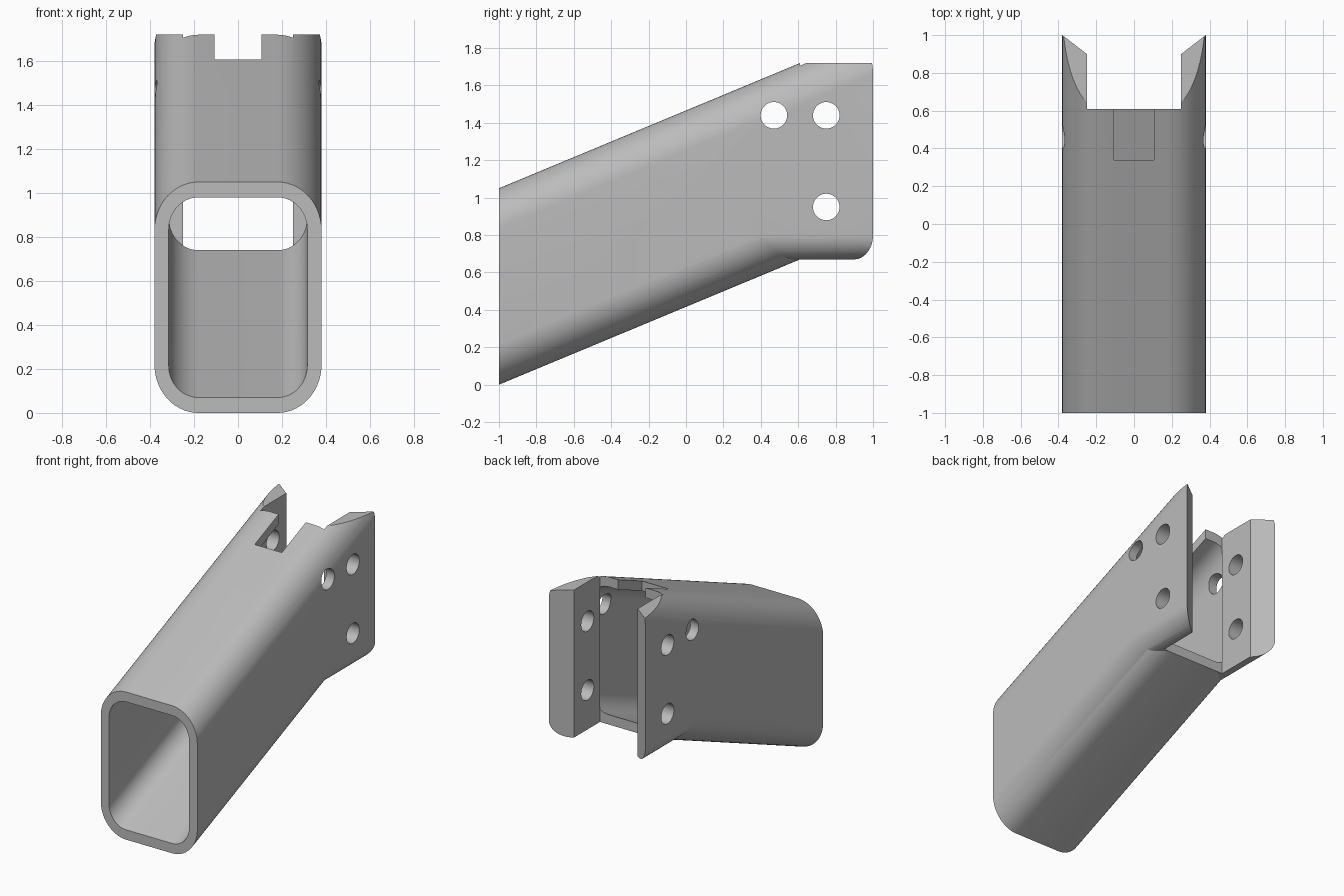
import bpy
import bmesh
from math import cos, sin, pi, radians

if "Cube" in bpy.data.objects:
    bpy.data.objects.remove(bpy.data.objects["Cube"], do_unlink=True)

SLOPE = 0.416      # rise of the tube per unit of depth
BEND = 0.61        # depth where the tube ends and the ears begin
TOP = 1.72


def rounded(half, low, high, rx, rz, steps=14):
    """Rounded rectangle section in x and z."""
    points = []
    for quarter in range(4):
        sx = 1 if quarter in (0, 3) else -1
        upper = quarter < 2
        cx = sx * (half - rx)
        cz = high - rz if upper else low + rz
        for i in range(steps + 1):
            a = (quarter + i / steps) * pi / 2
            points.append((cx + rx * cos(a), cz + rz * sin(a)))
    return points


def prism(name, points, lo, hi, place):
    """Extrude a profile from lo to hi; place maps (u, v, depth) to a position."""
    bm = bmesh.new()
    ends = [[bm.verts.new(place(u, v, d)) for u, v in points] for d in (lo, hi)]
    bm.faces.new(ends[0])
    bm.faces.new(ends[1])
    for i in range(len(points)):
        j = (i + 1) % len(points)
        bm.faces.new((ends[0][i], ends[0][j], ends[1][j], ends[1][i]))
    bmesh.ops.recalc_face_normals(bm, faces=bm.faces)
    mesh = bpy.data.meshes.new(name)
    bm.to_mesh(mesh)
    bm.free()
    obj = bpy.data.objects.new(name, mesh)
    bpy.context.collection.objects.link(obj)
    return obj


def sloped(x, z, y):
    return (x, y, z + SLOPE * (y + 1))


def level(x, z, y):
    return (x, y, z)


def upright(x, y, z):
    return (x, y, z)


def sideways(y, z, x):
    return (x, y, z)


def box(half, y0, y1):
    return [(-half, y0), (half, y0), (half, y1), (-half, y1)]


# Sloping outer tube and the level foot under the ears
body = prism("bracket_tube", rounded(0.38, 0, 1.05, 0.2, 0.22), -1, 1.1, sloped)
foot = prism("level_foot", rounded(0.38, 0.67, 1.3, 0.13, 0.13), 0.3, 1.08, level)

# Cutters: flat top, gap between the ears with chamfered tips, notch, hollow
gap = [(-0.25, BEND), (0.25, BEND), (0.25, 0.9), (0.64, 1.2),
       (-0.64, 1.2), (-0.25, 0.9)]
cutters = [
    prism("top_cutter", box(1, 0, 2), TOP, 3, upright),
    prism("gap_cutter", gap, -1, 3, upright),
    prism("notch_cutter", box(0.107, 0.34, 0.75), 1.4, 2.5, upright),
    prism("hollow_cutter", rounded(0.315, 0.07, 0.98, 0.135, 0.145), -1.2, BEND, sloped),
]

# Bolt holes straight through both sides
for y, z in ((0.47, 1.44), (0.75, 1.44), (0.75, 0.95)):
    ring = [(y + 0.071 * cos(i * pi / 20), z + 0.071 * sin(i * pi / 20))
            for i in range(40)]
    cutters.append(prism("hole_cutter", ring, -1, 1, sideways))

bpy.ops.object.select_all(action="DESELECT")
bpy.context.view_layer.objects.active = body
body.select_set(True)
for helper in [foot] + cutters:
    helper.hide_render = True
    mod = body.modifiers.new(helper.name, "BOOLEAN")
    mod.operation = "UNION" if helper is foot else "DIFFERENCE"
    mod.solver = "EXACT"
    mod.object = helper
    bpy.ops.object.modifier_apply(modifier=mod.name)
for helper in [foot] + cutters:
    bpy.data.objects.remove(helper, do_unlink=True)

# Plain grey finish
grey = bpy.data.materials.new("light_grey")
grey.use_nodes = True
colour = (0.5, 0.5, 0.5, 1)
grey.diffuse_color = colour
grey.node_tree.nodes["Principled BSDF"].inputs["Base Color"].default_value = colour
body.data.materials.clear()
body.data.materials.append(grey)
bpy.ops.object.shade_smooth_by_angle(angle=radians(20))
